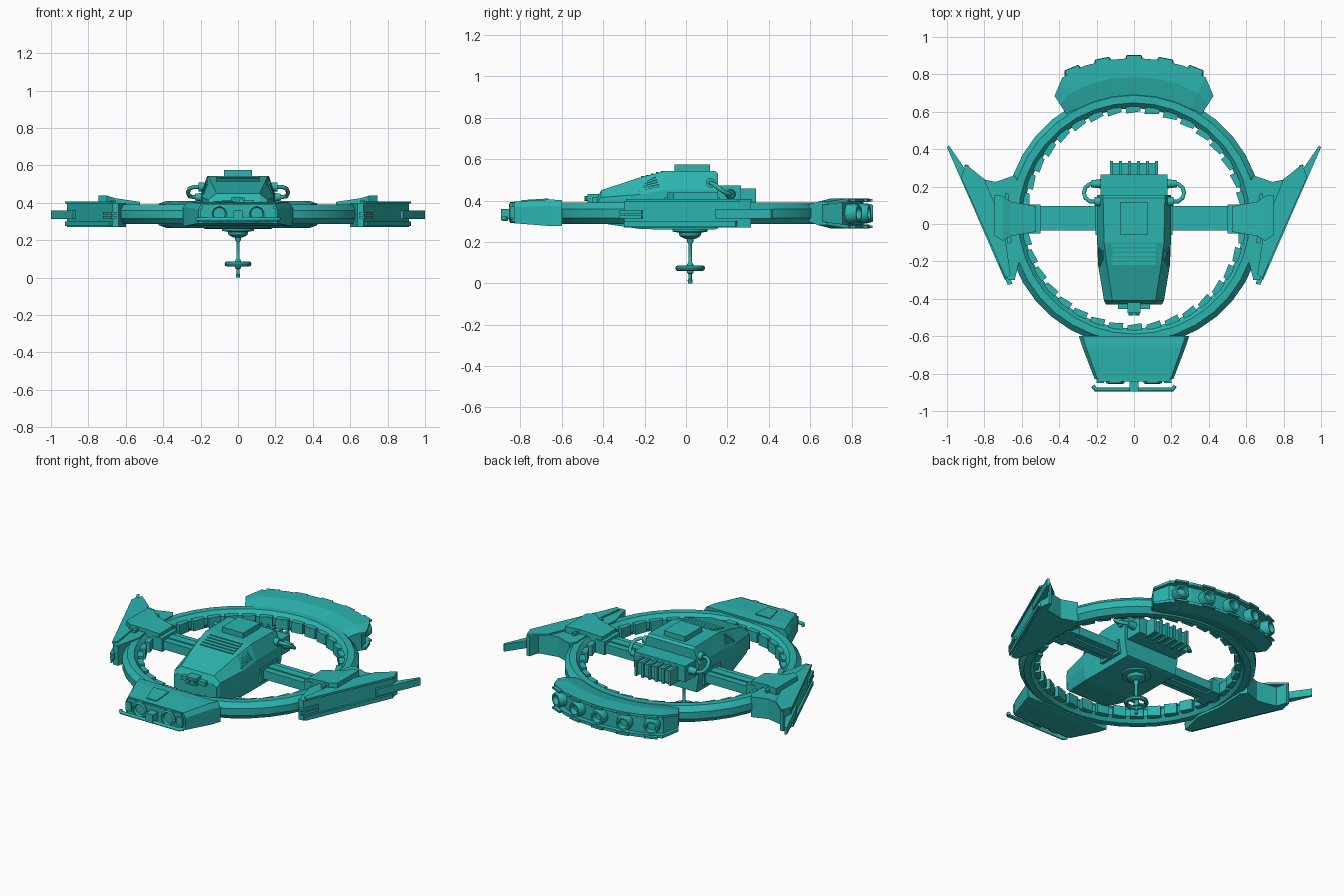
import bpy, bmesh, math
from math import sin, cos, pi, radians
from mathutils import Vector

if "Cube" in bpy.data.objects:
    bpy.data.objects.remove(bpy.data.objects["Cube"])

C = Vector((0, 0.03, 0))          # ring centre
TEAL = bpy.data.materials.new("teal_paint")
TEAL.diffuse_color = (0.025, 0.46, 0.43, 1)
TEAL.use_nodes = True
TEAL.node_tree.nodes["Principled BSDF"].inputs["Base Color"].default_value = TEAL.diffuse_color


def finish(name, bm, smooth=False):
    bmesh.ops.remove_doubles(bm, verts=bm.verts, dist=1e-5)
    bmesh.ops.recalc_face_normals(bm, faces=bm.faces)
    me = bpy.data.meshes.new(name)
    bm.to_mesh(me)
    bm.free()
    me.materials.append(TEAL)
    ob = bpy.data.objects.new(name, me)
    bpy.context.collection.objects.link(ob)
    if smooth:
        bpy.ops.object.select_all(action='DESELECT')
        ob.select_set(True)
        bpy.context.view_layer.objects.active = ob
        bpy.ops.object.shade_smooth_by_angle(angle=radians(35))
    return ob


def skin(name, sections, loop=False, smooth=False):
    """Skin closed cross-sections; loop joins last to first, otherwise ends are capped."""
    bm = bmesh.new()
    rows = [[bm.verts.new(p) for p in s] for s in sections]
    n = len(rows[0])
    for i in range(len(rows) if loop else len(rows) - 1):
        a, b = rows[i], rows[(i + 1) % len(rows)]
        for j in range(n):
            k = (j + 1) % n
            bm.faces.new((a[j], a[k], b[k], b[j]))
    if not loop:
        bm.faces.new(rows[0])
        bm.faces.new(rows[-1])
    return finish(name, bm, smooth)


def prism(name, pts, z0, z1, s=1):
    return skin(name, [[(s * x, y, z) for x, y in pts] for z in (z0, z1)])


def box(name, x0, x1, y0, y1, z0, z1, s=1):
    return prism(name, [(x0, y0), (x1, y0), (x1, y1), (x0, y1)], z0, z1, s)


def lathe(name, prof, origin, axis, segs=16):
    """Spin (radius, height) profile about an axis."""
    q = Vector((0, 0, 1)).rotation_difference(Vector(axis))
    o = Vector(origin)
    secs = [[o + q @ Vector((r * cos(t), r * sin(t), h)) for r, h in prof]
            for t in (2 * pi * i / segs for i in range(segs))]
    return skin(name, secs, True, True)


def polar(r, deg, z):
    a = radians(deg)
    return C + Vector((r * sin(a), r * cos(a), z))


def pipe(name, pts, r):
    cu = bpy.data.curves.new(name, 'CURVE')
    cu.dimensions = '3D'
    cu.bevel_depth = r
    cu.bevel_resolution = 2
    cu.use_fill_caps = True
    cu.materials.append(TEAL)
    sp = cu.splines.new('POLY')
    sp.points.add(len(pts) - 1)
    for p, c in zip(sp.points, pts):
        p.co = (*c, 1)
    ob = bpy.data.objects.new(name, cu)
    bpy.context.collection.objects.link(ob)


# Main ring and its inner teeth
skin("ring", [[polar(0.638 + 0.052 * cos(t), d, 0.338 + 0.057 * sin(t))
               for t in (2 * pi * (k + .5) / 8 for k in range(8))]
              for d in range(0, 360, 10)], True, True)
for i in range(36):
    d = i * 10
    skin("ring_tooth", [[polar(r, d + e, z) for r, e in
                         ((0.605, -4.2), (0.562, -4.2), (0.573, 3.4), (0.605, 3.4))]
                        for z in (0.305, 0.37)])


# Cabin
def cabin(y, zb, wb, zm, wm, zt, wt):
    return [(-wb, y, zb), (wb, y, zb), (wm, y, zm - .08), (wm, y, zm), (wt, y, zt),
            (-wt, y, zt), (-wm, y, zm), (-wm, y, zm - .08)]


skin("cabin", [cabin(0.155, .265, .18, .44, .197, .53, .165),
               cabin(0.14, .26, .18, .45, .197, .543, .165),
               cabin(-0.10, .26, .18, .45, .197, .543, .16),
               cabin(-0.22, .262, .18, .43, .192, .512, .145),
               cabin(-0.41, .29, .14, .415, .16, .45, .115),
               cabin(-0.43, .30, .13, .39, .15, .41, .12)])
box("roof_hatch", -.075, .075, -.055, .115, .535, .575)
for i in range(5):                       # roof louvres
    y = -.115 - .024 * i
    z = .543 - .26 * (-.10 - y)
    box("roof_louvre", -.115, .115, y - .007, y + .007, z - .02, z + .004)
for s in (1, -1):
    for i in range(5):                   # side window slats, rising toward the rear
        u, v = .15 + .16 * i, .15 + .16 * i + .07
        skin("window_slat", [[(s * (x + e), y, z) for x, y, z in
                              ((.193 - .029 * a, -.12 - .03 * a, .452 + .074 * a),
                               (.188 - .029 * a, -.24 + .06 * a, .433 + .071 * a))]
                             + [(s * (x + e), y, z) for x, y, z in
                                ((.188 - .029 * b, -.24 + .06 * b, .433 + .071 * b),
                                 (.193 - .029 * b, -.12 - .03 * b, .452 + .074 * b))]
                             for a, b in ((u, v),) for e in (-.01, .004)][0:1] +
             [[(s * (.193 - .029 * u + .005), -.12 - .03 * u, .452 + .074 * u),
               (s * (.188 - .029 * u + .005), -.24 + .06 * u, .433 + .071 * u),
               (s * (.188 - .029 * v + .005), -.24 + .06 * v, .433 + .071 * v),
               (s * (.193 - .029 * v + .005), -.12 - .03 * v, .452 + .074 * v)]])

# Nose sensor
box("nose_sensor_body", -.035, .035, -.475, -.40, .385, .432)
box("nose_sensor_bar", -.085, .085, -.455, -.41, .39, .415)
for s in (1, -1):
    lathe("nose_barrel", [(0, 0), (.013, 0), (.013, .05), (0, .05)], (s * .017, -.44, .41), (0, -1, 0), 10)

# Rear engine block, side loops and radiator
box("engine_block", -.18, .18, .15, .265, .37, .472)
lathe("engine_drum", [(0, -.23), (.018, -.23), (.025, -.18), (.025, .18), (.018, .23), (0, .23)],
      (0, .215, .43), (1, 0, 0))
box("radiator_core", -.115, .115, .25, .325, .37, .445)
for i in range(6):
    x = -.12 + .048 * i
    box("radiator_fin", x - .008, x + .008, .25, .338, .36, .457)
for s in (1, -1):
    pipe("engine_pipe", [(s * x, y, z) for x, y, z in
         ((.18, .12, .485), (.235, .12, .485), (.26, .14, .475), (.268, .165, .455),
          (.26, .195, .435), (.235, .215, .43), (.18, .215, .43))], .011)
    lathe("pipe_collar", [(0, 0), (.024, 0), (.024, .03), (0, .03)], (s * .18, .12, .485), (s, 0, 0), 12)

for s in (1, -1):
    # Arms
    box("arm", .17, .60, -.035, .095, .31, .365, s)
    box("arm_rib", .19, .60, .005, .055, .30, .372, s)
    box("arm_root", .18, .205, -.06, .105, .295, .385, s)
    box("arm_collar", .50, .57, -.05, .105, .30, .385, s)
    # Side wing pod
    plan = [(.638, -.30), (.672, -.30), (.915, .25), (.905, .315), (.885, .315), (.865, .25),
            (.74, .225), (.64, .26), (.615, .22), (.625, .03), (.60, -.14)]
    prism("wing_pod", plan, .27, .398, s)
    prism("wing_top_plate", [(.66, -.27), (.685, -.29), (.925, .25), (.90, .32), (.80, .24), (.70, .0)],
          .395, .408, s)
    prism("wing_side_rail", [(.68, -.30), (.69, -.30), (.925, .24), (.91, .25)], .275, .30, s)
    prism("wing_blade", [(.86, .15), (.882, .14), (1.0, .41), (.99, .42), (.89, .275)], .312, .358, s)
    for z in (.312, .335):
        prism("wing_claw", [(.65, -.32), (.675, -.325), (.722, -.215), (.69, -.20)], z, z + .016, s)
    # Raised coupling plate over the ring
    skin("coupling_plate", [[(s * x, a, z0), (s * x, b, z0), (s * x, b, z1), (s * x, a, z1)]
                            for x, a, b, z0, z1 in ((.525, -.042, .095, .36, .405),
                                                    (.66, -.065, .12, .36, .425),
                                                    (.70, -.09, .15, .36, .438),
                                                    (.745, -.06, .155, .36, .438))])
    prism("coupling_edge", [(.655, -.10), (.675, -.105), (.69, .165), (.67, .16)], .38, .415, s)


# Rear thruster pod wrapped around the ring
def rear(d, ro, k=1):
    ri = ro - .03
    rm = .69 + (ro - .69) * .4
    return [polar(r, d, .338 + k * z) for r, z in
            ((.64, -.038), (.64, .045), (rm, .072), (ro, .072), (ro, .055), (ri, .055),
             (ri, -.055), (ro, -.055), (ro, -.073), (rm, -.073))]


skin("rear_pod", [rear(-33, .78, .78), rear(-27, .845)] + [rear(d, .858) for d in range(-18, 19, 9)]
     + [rear(27, .845), rear(33, .78, .78)])
for i in range(-2, 3):
    d = i * 11.3
    a = radians(d)
    lathe("thruster", [(0, 0), (.048, 0), (.048, .03), (.04, .055), (.03, .055), (.025, .025), (0, .025)],
          polar(.818, d, .338), (sin(a), cos(a), 0))
    for z in (.268, .395):
        skin("thruster_clip", [[polar(r, d + e, h) for r, e in
                                ((.84, -2.6), (.872, -2.6), (.872, 2.6), (.84, 2.6))] for h in (z, z + .012)])

# Front lamp pod
skin("front_pod", [[(-w, y, z0), (w, y, z0), (w, y, z1 - .03), (w * .93, y, z1),
                    (-w * .93, y, z1), (-w, y, z1 - .03)]
                   for w, y, z0, z1 in ((.295, -.60, .277, .402), (.275, -.66, .277, .405),
                                        (.21, -.83, .29, .395))])
skin("front_pod_panel", [[(a, y, .38), (b, y, .38), (b, y, z), (a, y, z)] for y, a, b, z in
                         ((-.665, -.13, -.02, .41), (-.795, -.09, -.02, .402))])
box("front_lamp_frame", -.19, .19, -.842, -.82, .295, .39)
for s in (1, -1):
    lathe("headlamp", [(0, 0), (.05, 0), (.05, .02), (.038, .025), (.032, .012), (0, .012)],
          (s * .1, -.83, .342), (0, -1, 0), 20)
    box("lamp_side_block", .16, .2, -.85, -.82, .315, .37, s)
box("bumper_mount", -.025, .025, -.895, -.82, .31, .36)
pipe("bumper_bar", [(-.22, -.865, .312), (-.205, -.885, .312), (.205, -.885, .312), (.22, -.865, .312)], .011)

# Hanging antenna
lathe("antenna_base", [(0, .27), (.085, .27), (.085, .25), (.055, .245), (.05, .228), (.025, .215), (0, .215)],
      (0, .02, 0), (0, 0, 1), 20)
lathe("antenna_mast", [(0, .23), (.016, .23), (.016, .20), (.009, .19), (.009, .10), (.016, .09),
                       (.016, .05), (.008, .045), (.008, .02), (.012, .015), (.01, 0), (0, 0)],
      (0, .02, 0), (0, 0, 1), 12)
lathe("antenna_hoop", [(.059 + .013 * cos(t), .073 + .014 * sin(t)) for t in (2 * pi * k / 8 for k in range(8))],
      (0, .02, 0), (0, 0, 1), 24)
box("antenna_spoke", -.055, .055, .013, .027, .068, .078)
